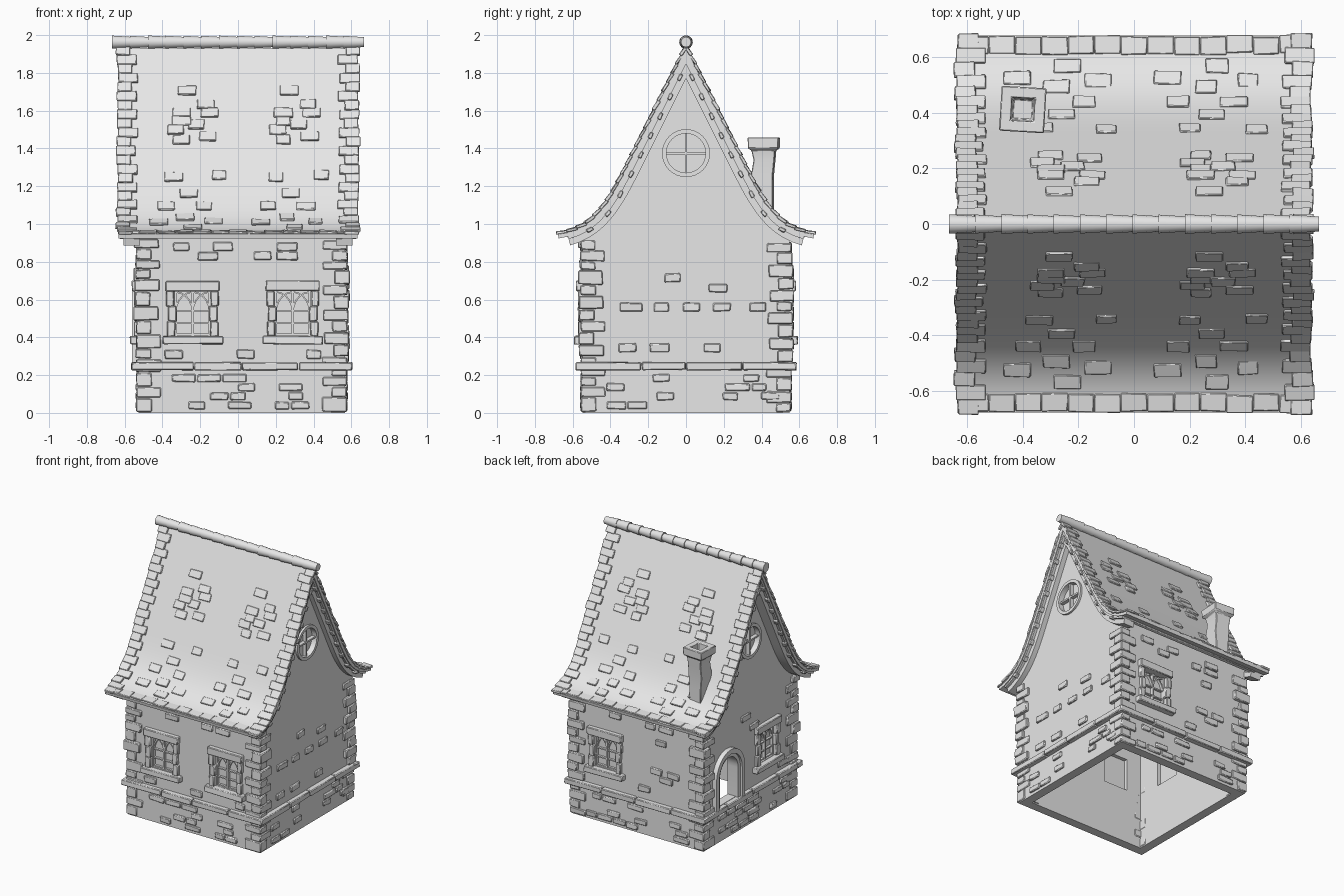
import bpy, bmesh, math, random
from mathutils import Matrix, Vector
from mathutils.geometry import interpolate_bezier

random.seed(4)
if "Cube" in bpy.data.objects:
    bpy.data.objects.remove(bpy.data.objects["Cube"])

stone = bpy.data.materials.new("plain_grey")
stone.use_nodes = True
grey = (0.8, 0.8, 0.8, 1)
stone.diffuse_color = grey
stone.node_tree.nodes["Principled BSDF"].inputs["Base Color"].default_value = grey

CX, WALL, INNER = 0.02, 0.547, 0.48
made = []


def finish(name, bm, bevel=0, mirror=False):
    bmesh.ops.recalc_face_normals(bm, faces=bm.faces)
    mesh = bpy.data.meshes.new(name)
    bm.to_mesh(mesh)
    bm.free()
    mesh.materials.append(stone)
    ob = bpy.data.objects.new(name, mesh)
    bpy.context.collection.objects.link(ob)
    if mirror:
        ob.modifiers.new("Mirror", "MIRROR").use_axis = (False, True, False)
    if bevel:
        mod = ob.modifiers.new("Bevel", "BEVEL")
        mod.width, mod.segments = bevel, 1
    made.append(ob)
    return ob


def box(x, y, z, sx, sy, sz):
    return Matrix.Translation((x, y, z)) @ Matrix.Diagonal((sx, sy, sz, 1))


def boxes(name, mats, frame=Matrix(), jitter=0.003, bevel=0.005, mirror=False):
    bm = bmesh.new()
    for m in mats:
        for v in bmesh.ops.create_cube(bm, size=1, matrix=frame @ m)["verts"]:
            v.co += Vector([random.uniform(-jitter, jitter) for _ in range(3)])
    return finish(name, bm, bevel, mirror)


def prism(name, outline, y0, y1, frame):
    """Closed outline in local x and z, extruded along local y."""
    bm = bmesh.new()
    face = bm.faces.new([bm.verts.new((u, y0, z)) for u, z in outline])
    ext = bmesh.ops.extrude_face_region(bm, geom=[face])["geom"]
    bmesh.ops.translate(bm, vec=(0, y1 - y0, 0),
                        verts=[g for g in ext if isinstance(g, bmesh.types.BMVert)])
    bm.transform(frame)
    return finish(name, bm)


def cut(target, cutter):
    mod = target.modifiers.new("Cut", "BOOLEAN")
    mod.operation, mod.solver, mod.object = "DIFFERENCE", "EXACT", cutter
    bpy.context.view_layer.objects.active = target
    bpy.ops.object.modifier_apply(modifier=mod.name)
    made.remove(cutter)
    bpy.data.objects.remove(cutter)


# Frames for the four walls: local -y points outward
center = Matrix.Translation((CX, 0, 0))
turn = {n: Matrix.Rotation(math.radians(a), 4, "Z")
        for n, a in (("front", 0), ("right", 90), ("back", 180), ("left", -90))}
side = {n: center @ t for n, t in turn.items()}

# Roof profile, straight above and flared at the eaves
curve = interpolate_bezier(Vector((0.33, 1.29)), Vector((0.42, 1.11)),
                           Vector((0.5, 0.98)), Vector((0.68, 0.955)), 12)
profile = [Vector((0, 1.95))] + [Vector(p[:2]) for p in curve]


def half(d):
    pts = []
    for i, p in enumerate(profile):
        t = (profile[min(i + 1, len(profile) - 1)] - profile[max(i - 1, 0)]).normalized()
        n = Vector((-t.y, t.x))
        pts.append((0, p.y - d / n.y) if i == 0 else tuple(p - n * d))
    return pts


def both(h):
    return [(-y, z) for y, z in reversed(h[1:])] + h


def band(d0, d1, drop=0):
    n = len(profile) - drop
    return both(half(d0)[:n]) + both(half(d1)[:n])[::-1]


def section(d, w, top, bottom):
    return both([p for p in half(d) if p[0] < w - 0.01] + [(w, top), (w, bottom)])


# Hollow house body, open below
body = prism("house_walls", section(0.025, WALL, 0.97, 0), -WALL, WALL, side["right"])
cut(body, prism("cutter", section(0.08, INNER, 0.95, -0.1), -INNER, INNER, side["right"]))


def arch_outline(u, r, base, spring, rise, steps=14):
    arc = [(u + r * math.cos(math.pi * i / steps), spring + rise * math.sin(math.pi * i / steps))
           for i in range(steps + 1)]
    return [(u + r, base)] + arc + [(u - r, base)]


# Windows with stone surround and interlaced tracery
def window(name, u, frame):
    f = frame @ Matrix.Translation((u, -WALL, 0))
    cut(body, boxes("cutter", [box(0, 0, 0.53, 0.2, 0.3, 0.24)], f, 0, 0))
    boxes(name + "_sill", [box(0, -0.01, 0.385, 0.32, 0.07, 0.045)], f)
    boxes(name + "_lintel", [box(0, -0.005, 0.672, 0.285, 0.06, 0.055)], f)
    boxes(name + "_jambs", [box(s * (0.114 + w), 0, z, 0.042, 0.045, 0.08) for s in (-1, 1)
                            for z, w in ((0.445, 0), (0.525, -0.006), (0.605, 0.004))], f)
    boxes(name + "_pane", [box(0, 0.035, 0.525, 0.21, 0.01, 0.25)], f, 0, 0)
    bars = [box(u2, 0.02, 0.525, 0.012, 0.025, 0.24) for u2 in (-0.09, 0, 0.09)]
    bars += [box(0, 0.022, z, 0.19, 0.018, 0.009) for z in (0.415, 0.475, 0.54)]
    boxes(name + "_bars", bars, f, 0, 0)
    bars = []
    for s in (-1, 1):
        for x0, x1 in ((s * 0.09, 0), (0, s * 0.09)):
            pts = [Vector((x0 + (x1 - x0) * (1 - math.cos(a)), 0.022, 0.53 + 0.11 * math.sin(a)))
                   for a in [i * math.pi / 10 for i in range(6)]]
            for p, q in zip(pts, pts[1:]):
                rot = (q - p).to_track_quat("X", "Z").to_matrix().to_4x4()
                bars.append(Matrix.Translation((p + q) / 2) @ rot
                            @ Matrix.Diagonal(((q - p).length + 0.004, 0.02, 0.008, 1)))
    boxes(name + "_tracery", bars, f, 0, 0)


for name, wall, u in (("front_window_a", "front", -0.26), ("front_window_b", "front", 0.27),
                      ("back_window", "back", -0.26), ("left_window", "left", 0.2)):
    window(name, u, side[wall])

# Arched doorway on the left wall, framed by two stepped rings
U = -0.27
cut(body, prism("cutter", arch_outline(U, 0.115, 0.27, 0.49, 0.12), -0.7, -0.4, side["left"]))
for name, r_in, r_out, depth in (("door_inner_ring", 0.108, 0.14, 0.02),
                                 ("door_outer_ring", 0.135, 0.17, 0.035)):
    ring = (arch_outline(U, r_out, 0.26, 0.49, r_out + 0.01)
            + arch_outline(U, r_in, 0.26, 0.49, r_in + 0.01)[::-1])
    prism(name, ring, -WALL - depth, -INNER, side["left"])

# Round gable windows
for wall in ("left", "right"):
    f = side[wall] @ Matrix.Translation((0, -WALL, 1.375)) @ Matrix.Rotation(math.pi / 2, 4, "X")
    bm = bmesh.new()
    bmesh.ops.create_cone(bm, cap_ends=True, segments=32, radius1=0.11, radius2=0.11,
                          depth=0.05, matrix=f)
    cut(body, finish("cutter", bm))
    ring = [[(r * math.cos(a), 1.375 + r * math.sin(a))
             for a in [i * math.pi / 16 for i in range(33)]] for r in (0.127, 0.104)]
    prism(wall + "_round_frame", ring[0] + ring[1][::-1], -WALL - 0.015, -WALL + 0.03, side[wall])
    boxes(wall + "_round_bars", [box(0, -WALL + 0.012, 1.375, 0.012, 0.03, 0.21),
                                 box(0, -WALL + 0.012, 1.375, 0.21, 0.03, 0.012)], side[wall], 0, 0)

# Corner stones above and below the belt
quoins = []
for sx in (-1, 1):
    for sy in (-1, 1):
        z, flip = 0.005, random.random() < 0.5
        while z < 0.88:
            h = random.uniform(0.045, 0.08)
            lx, ly = (0.13, 0.08) if flip else (0.08, 0.13)
            out = random.uniform(0.557, 0.572) if z > 0.2 else 0.557
            quoins.append(box(CX + sx * (out - lx / 2), sy * (out - ly / 2), z + h / 2,
                              lx, ly, h - 0.005))
            z, flip = z + h, not flip
boxes("corner_stones", quoins)

# Belt course and scattered plinth bricks on all walls
for wall, f in side.items():
    cuts = [-0.585, -0.28 + random.uniform(-0.05, 0.05), 0, 0.3, 0.585]
    boxes(wall + "_belt", [box((a + b) / 2, -0.553, 0.247, b - a - 0.004, 0.062, 0.042)
                           for a, b in zip(cuts, cuts[1:])], f)
    bricks = []
    for row in range(4):
        u = -0.42 + 0.05 * (row % 2)
        while u < 0.4:
            w = random.uniform(0.07, 0.13)
            if random.random() < 0.5:
                bricks.append(box(u + w / 2, -WALL, 0.04 + row * 0.048, w, 0.024, 0.04))
            u += w + 0.01
    boxes(wall + "_plinth_bricks", bricks, f)

# Scattered bricks on the upper walls
top_rows = [(-0.32, 0.88), (-0.18, 0.83), (-0.1, 0.88), (0.11, 0.83), (0.24, 0.88), (0.24, 0.83)]
gable_rows = [(-0.07, 0.715), (0.17, 0.66), (-0.29, 0.56), (-0.13, 0.56), (0.03, 0.56),
              (0.19, 0.56), (0.38, 0.56), (-0.31, 0.345), (-0.14, 0.345), (0.14, 0.345)]
low_rows = [(-0.36, 0.31), (0.02, 0.31), (0.38, 0.31)]
back_rows = [(0.2, 0.72), (0.16, 0.5), (0.24, 0.45), (0.3, 0.5), (0.06, 0.345)]
for wall, spots in (("front", top_rows + low_rows), ("back", top_rows + back_rows),
                    ("right", gable_rows), ("left", [(0.38, 0.32), (0.05, 0.72), (-0.05, 0.82)])):
    boxes(wall + "_bricks", [box(u, -WALL, z, random.uniform(0.07, 0.12), 0.026, 0.046)
                             for u, z in spots], side[wall])

# Roof sheet, barge boards and eave battens
prism("roof_sheet", band(0.008, 0.032), -0.632, 0.632, turn["right"])
for wall in ("left", "right"):
    prism(wall + "_barge_board", band(0.025, 0.046, 1), -0.625, -0.55, turn[wall])
    prism(wall + "_inner_board", band(0.044, 0.08, 1), -0.605, -0.52, turn[wall])
boxes("eave_battens", [box(0, 0.61, 0.938, 1.22, 0.03, 0.025)], mirror=True)


def on_roof(s):
    for p, q in zip(profile, profile[1:]):
        if s <= (q - p).length or q is profile[-1]:
            t = (q - p).normalized()
            return p + t * s, t
        s -= (q - p).length


def tile(x, s, w, length, lift=0.0, thick=0.016, tilt=0.1):
    p, t = on_roof(s)
    n = Vector((-t.y, t.x))
    t, p = (t + n * tilt).normalized(), p + n * lift
    n = Vector((-t.y, t.x))
    m = Matrix(((1, 0, 0, x), (0, t.x, n.x, p.x), (0, t.y, n.y, p.y), (0, 0, 0, 1)))
    return m @ Matrix.Diagonal((w, length, thick, 1))


# Verge tiles, eave tiles and raised field tiles, alike on both slopes
total = sum((q - p).length for p, q in zip(profile, profile[1:]))
verge, pegs = [], []
for sx in (-1, 1):
    for i in range(23):
        w = (0.075, 0.105)[i % 2]
        verge.append(tile(sx * (0.64 + random.uniform(-0.008, 0.008) - w / 2),
                          0.035 + i * 0.054, w, 0.058, -0.003))
    for i in range(9):
        pegs.append(tile(sx * 0.61, 0.17 + i * 0.115, 0.05, 0.035, -0.048, 0.018, 0))
boxes("verge_tiles", verge, bevel=0.003, mirror=True)
boxes("barge_pegs", pegs, bevel=0.003, mirror=True)
boxes("eave_tiles", [tile(-0.57 + i * 0.095, total - 0.035 + random.uniform(-0.006, 0.004),
                          0.093, 0.065, -0.004, 0.012, 0.05) for i in range(13)],
      bevel=0.003, mirror=True)
cluster = [(0.01, 0.27), (0.11, 0.35), (-0.02, 0.4), (0.13, 0.4), (-0.02, 0.45), (0.06, 0.47),
           (-0.05, 0.5), (0.12, 0.54), (-0.02, 0.56), (-0.06, 0.78), (0.18, 0.77), (0.02, 0.88),
           (0.1, 0.96), (-0.1, 0.96), (0.0, 1.04), (-0.14, 1.08), (0.15, 1.07), (0.04, 1.13)]
boxes("field_tiles", [tile(c + x, s, random.uniform(0.07, 0.1), 0.055, -0.006, 0.014)
                      for c in (-0.28, 0.26) for x, s in cluster], bevel=0.003, mirror=True)

# Overlapping ridge tiles
bm = bmesh.new()
count, step = 14, 1.32 / 14
for i in range(count):
    big = random.uniform(0.033, 0.036)
    m = (Matrix.Translation((-0.66 + step * (i + 0.5), 0, 1.963))
         @ Matrix.Rotation(math.pi / 2, 4, "Y"))
    bmesh.ops.create_cone(bm, cap_ends=True, segments=14, radius1=big, radius2=big - 0.007,
                          depth=step + 0.012, matrix=m)
finish("ridge_tiles", bm)

# Crooked chimney with a hollow cap: height, shift in y, half width
rings = [(1.04, 0.0, 0.05), (1.16, 0.0, 0.05), (1.25, -0.008, 0.058), (1.34, 0.004, 0.055),
         (1.39, 0, 0.063), (1.4, 0, 0.08), (1.458, 0, 0.081), (1.458, 0, 0.042), (1.3, 0, 0.036)]
bm = bmesh.new()
loops = [[bm.verts.new((sx * r, sy * r + dy, z)) for sx, sy in ((-1, -1), (1, -1), (1, 1), (-1, 1))]
         for z, dy, r in rings]
for a, b in zip(loops, loops[1:]):
    for i in range(4):
        bm.faces.new((a[i], a[i - 1], b[i - 1], b[i]))
bm.faces.new(loops[0])
bm.faces.new(loops[-1])
bm.transform(Matrix.Translation((-0.4, 0.412, 0)) @ Matrix.Rotation(-0.06, 4, "Z"))
finish("chimney", bm, 0.004)

# Smooth curved parts and keep hard edges
bpy.ops.object.select_all(action="DESELECT")
for ob in made:
    ob.select_set(True)
bpy.context.view_layer.objects.active = body
bpy.ops.object.shade_smooth_by_angle(angle=math.radians(30))
